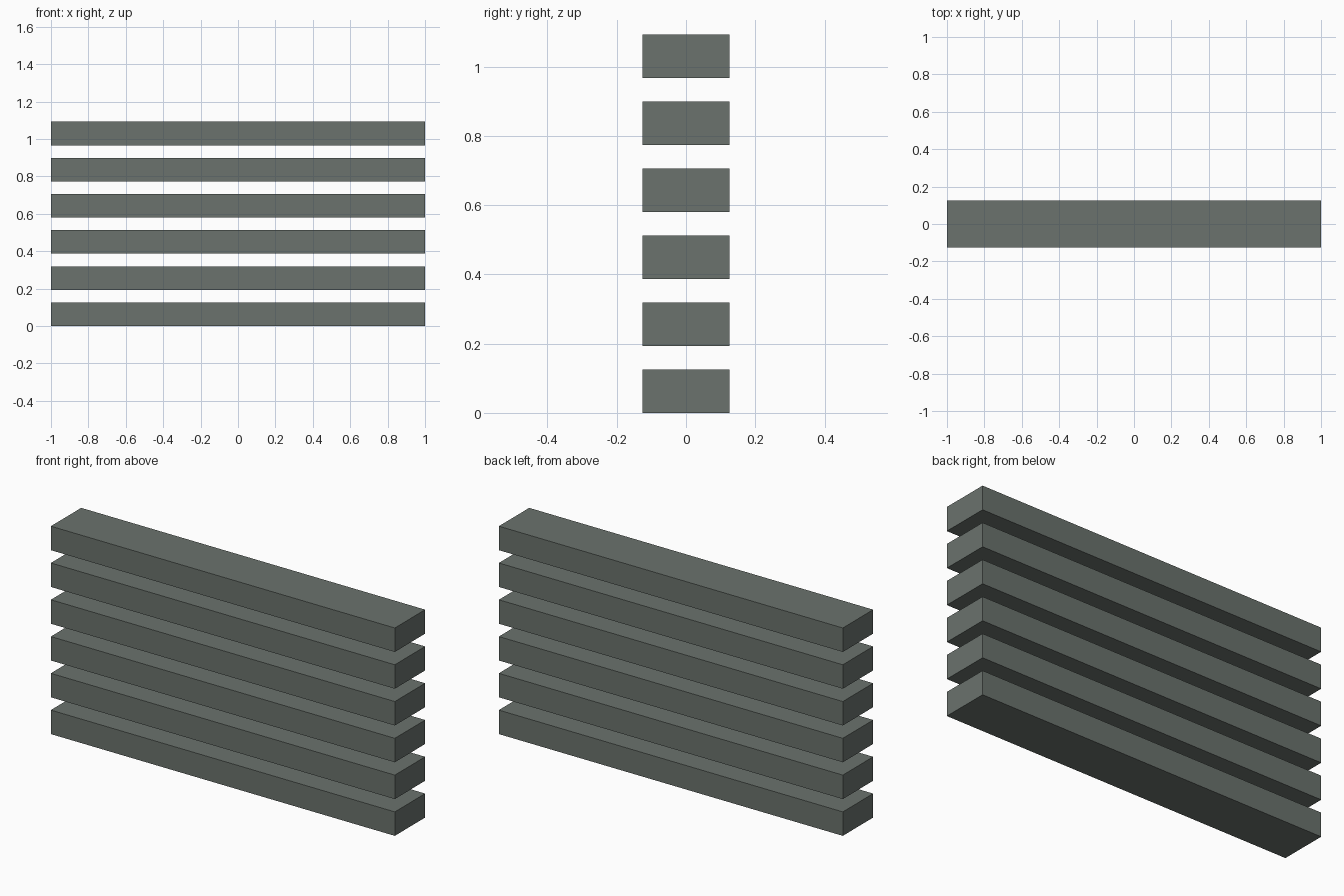
import bpy

cube = bpy.data.objects.get("Cube")
if cube:
    bpy.data.objects.remove(cube, do_unlink=True)

# Grey-green paint
colour = (0.145, 0.17, 0.153, 1.0)
paint = bpy.data.materials.new("grey_green")
paint.use_nodes = True
paint.diffuse_color = colour
for node in paint.node_tree.nodes:
    if node.type == "BSDF_PRINCIPLED":
        node.inputs["Base Color"].default_value = colour

LENGTH, DEPTH, HEIGHT = 2.0, 0.252, 0.126
PITCH = 0.1933
COUNT = 6

# Stack of evenly spaced horizontal slats
for i in range(COUNT):
    bpy.ops.mesh.primitive_cube_add(size=1, location=(0, 0, HEIGHT / 2 + i * PITCH))
    slat = bpy.context.object
    slat.name = f"slat_{i + 1}"
    slat.scale = (LENGTH, DEPTH, HEIGHT)
    bpy.ops.object.transform_apply(location=False, rotation=False, scale=True)
    slat.data.materials.append(paint)
